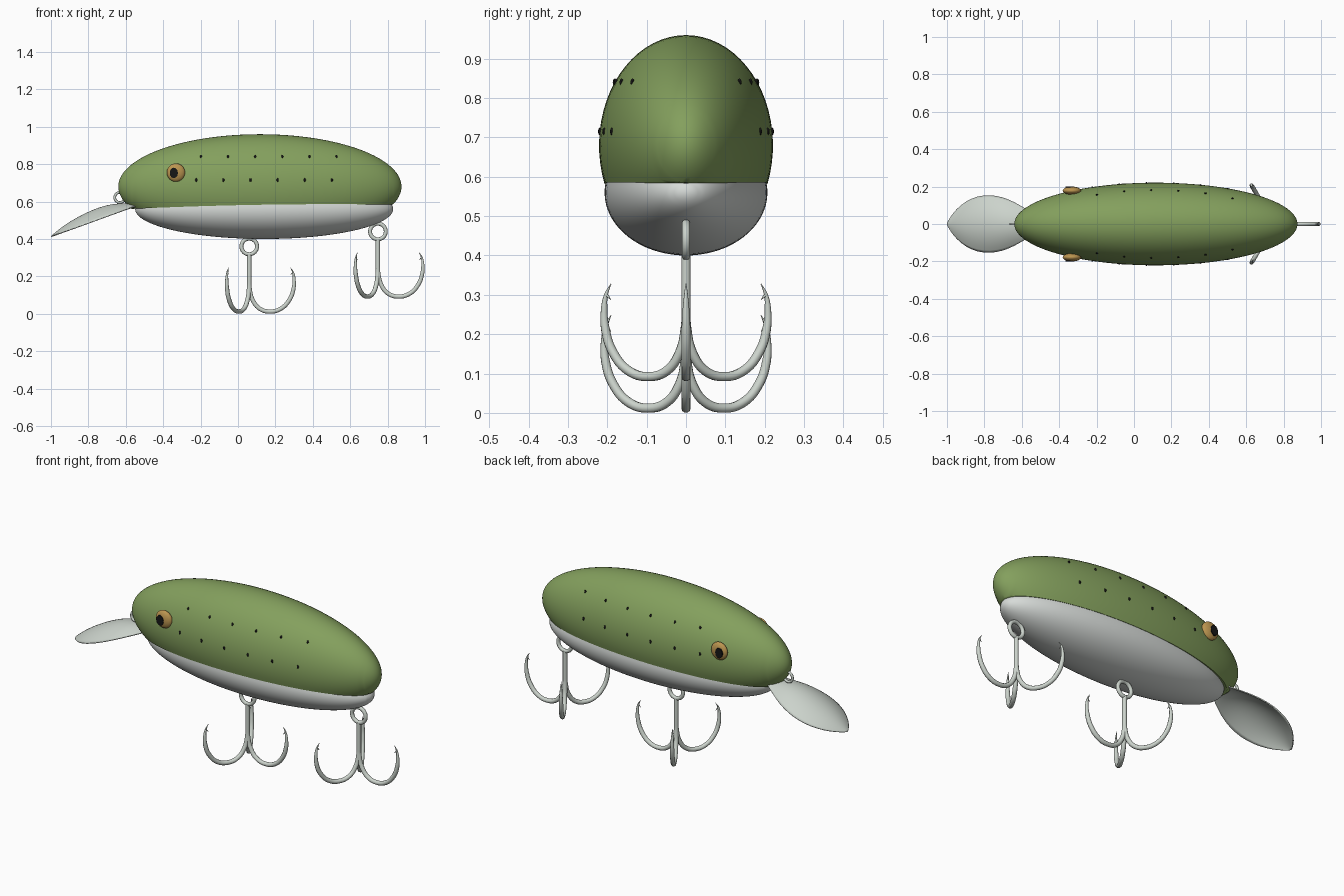
import bpy, bmesh, math
from mathutils import Vector

if "Cube" in bpy.data.objects:
    bpy.data.objects.remove(bpy.data.objects["Cube"])


def material(name, rgb):
    m = bpy.data.materials.new(name)
    m.diffuse_color = (*rgb, 1)
    m.use_nodes = True
    m.node_tree.nodes["Principled BSDF"].inputs["Base Color"].default_value = m.diffuse_color
    return m


GREEN = material("olive green", (0.23, 0.35, 0.11))
WHITE = material("belly white", (0.68, 0.71, 0.69))
METAL = material("pale metal", (0.60, 0.65, 0.60))
GOLD = material("eye gold", (0.50, 0.30, 0.08))
BLACK = material("black", (0.008, 0.008, 0.008))


def finish(bm, name, mat, angle=50):
    bmesh.ops.remove_doubles(bm, verts=bm.verts, dist=1e-5)
    bmesh.ops.recalc_face_normals(bm, faces=bm.faces)
    me = bpy.data.meshes.new(name)
    bm.to_mesh(me)
    bm.free()
    ob = bpy.data.objects.new(name, me)
    bpy.context.collection.objects.link(ob)
    me.materials.append(mat)
    bpy.context.view_layer.objects.active = ob
    ob.select_set(True)
    bpy.ops.object.shade_smooth_by_angle(angle=math.radians(angle))
    ob.select_set(False)
    return ob


# Body: two ellipsoids meeting on a gently rising split line
BACK_C, BACK_R = Vector((0.117, 0, 0.68)), Vector((0.757, 0.221, 0.28))
BELLY_C, BELLY_R = Vector((0.14, 0, 0.56)), Vector((0.69, 0.207, 0.16))


def split_height(x):
    return 0.586 - 0.022 * ((0.5 - x) / 1.0) ** 2


def half_body(name, mat, c, r, upper, rings=64, seg=40):
    bm = bmesh.new()
    loops = []
    for i in range(rings + 1):
        t = math.pi * i / rings
        x, s = c.x - r.x * math.cos(t), max(math.sin(t), 1e-4)
        k = max(-1, min(1, (split_height(x) - c.z) / (r.z * s)))
        a0 = math.asin(k)
        a1 = math.pi - a0 if upper else -math.pi - a0
        loops.append([bm.verts.new((x, r.y * s * math.cos(a), c.z + r.z * s * math.sin(a)))
                      for a in (a0 + (a1 - a0) * j / seg for j in range(seg + 1))])
    for p, q in zip(loops, loops[1:]):
        for j in range(seg + 1):
            n = (j + 1) % (seg + 1)
            bm.faces.new((p[j], p[n], q[n], q[j]))
    bmesh.ops.dissolve_degenerate(bm, dist=1e-5, edges=bm.edges)
    return finish(bm, name, mat)


half_body("back_shell", GREEN, BACK_C, BACK_R, True)
half_body("belly_shell", WHITE, BELLY_C, BELLY_R, False)


def back_point(x, z, side):
    u, w = (x - BACK_C.x) / BACK_R.x, (z - BACK_C.z) / BACK_R.z
    return Vector((x, side * BACK_R.y * math.sqrt(1 - u * u - w * w), z))


def blob(name, mat, loc, size, seg=24):
    bm = bmesh.new()
    bmesh.ops.create_uvsphere(bm, u_segments=seg, v_segments=seg // 2, radius=1)
    for v in bm.verts:
        v.co = Vector(loc) + Vector(a * b for a, b in zip(v.co, size))
    return finish(bm, name, mat)


# Eyes and rows of small speckles on both sides
for side, label in ((-1, "near"), (1, "far")):
    blob("eye_" + label, GOLD, (-0.332, side * 0.178, 0.755), (0.049, 0.022, 0.049), 32)
    bm = bmesh.new()
    bmesh.ops.create_cone(bm, cap_ends=True, segments=12, radius1=1, radius2=1, depth=1)
    for v in bm.verts:
        v.co = Vector((-0.343 + 0.022 * v.co.x, side * (0.1975 + 0.008 * v.co.z),
                       0.753 + 0.028 * v.co.y))
    finish(bm, "pupil_" + label, BLACK)
    for row, (x0, z) in enumerate(((-0.198, 0.84), (-0.223, 0.715))):
        for i in range(6):
            p = back_point(x0 + 0.145 * i, z, side)
            blob(f"speckle_{label}_{row}_{i}", BLACK, p, (0.006, 0.005, 0.010), 8)


# Diving lip: thin spoon, domed upward; rows are x, half width, dome rise
LIP = [(-1.0, 0.004, 0), (-0.985, 0.035, 0.008), (-0.95, 0.08, 0.025), (-0.9, 0.122, 0.042),
       (-0.84, 0.149, 0.054), (-0.77, 0.157, 0.062), (-0.7, 0.144, 0.06),
       (-0.64, 0.118, 0.046), (-0.59, 0.088, 0.028), (-0.54, 0.06, 0.012)]
bm = bmesh.new()
rows = []
for x, w, rise in LIP:
    base = 0.415 + 0.36 * (x + 1)
    rows.append([bm.verts.new((x, w * s, base + rise * (1 - s * s)))
                 for s in (j / 6 - 1 for j in range(13))])
for p, q in zip(rows, rows[1:]):
    for j in range(12):
        bm.faces.new((p[j], q[j], q[j + 1], p[j + 1]))
lip = finish(bm, "diving_lip", METAL)
sub = lip.modifiers.new("smooth", 'SUBSURF')
sub.levels = sub.render_levels = 1
thick = lip.modifiers.new("thickness", 'SOLIDIFY')
thick.thickness = 0.006


def ring(name, loc, major, minor):
    bpy.ops.mesh.primitive_torus_add(location=loc, rotation=(math.pi / 2, 0, 0),
                                     major_radius=major, minor_radius=minor,
                                     major_segments=32, minor_segments=10)
    ob = bpy.context.object
    ob.name = name
    ob.data.materials.append(METAL)
    bpy.ops.object.shade_smooth()
    ob.select_set(False)


def wire(name, points, radius):
    """Round wire through (x, y, z, thickness factor) points."""
    cu = bpy.data.curves.new(name, 'CURVE')
    cu.dimensions = '3D'
    cu.bevel_depth, cu.bevel_resolution = radius, 3
    cu.resolution_u, cu.use_fill_caps = 6, True
    sp = cu.splines.new('BEZIER')
    sp.bezier_points.add(len(points) - 1)
    for b, (x, y, z, f) in zip(sp.bezier_points, points):
        b.co, b.radius = (x, y, z), f
        b.handle_left_type = b.handle_right_type = 'AUTO'
    ob = bpy.data.objects.new(name, cu)
    bpy.context.collection.objects.link(ob)
    cu.materials.append(METAL)
    bpy.context.view_layer.objects.active = ob
    ob.select_set(True)
    bpy.ops.object.convert(target='MESH')
    bpy.context.object.select_set(False)


# Treble hooks: ring, shank, three bent points with barbs (radius, height, thickness)
TINE = [(0, 0.19, 0.9), (0.003, 0.13, 1), (0.018, 0.075, 1), (0.055, 0.028, 1),
        (0.11, 0.012, 1), (0.17, 0.028, 1), (0.215, 0.075, 1), (0.236, 0.13, 0.95),
        (0.240, 0.185, 0.7), (0.234, 0.222, 0.4), (0.220, 0.248, 0.08)]
BARB = [(0.237, 0.222, 0.8), (0.230, 0.217, 0.6), (0.220, 0.207, 0.1)]
for label, hx, hz in (("middle", 0.06, 0), ("tail", 0.748, 0.08)):
    ring("hook_ring_" + label, (hx, 0, 0.36 + hz), 0.042, 0.0105)
    wire("hook_shank_" + label, [(hx, 0, 0.32 + hz, 1), (hx, 0, 0.12 + hz, 1)], 0.012)
    for i in range(3):
        a = math.tau * i / 3

        def turn(profile):
            return [(hx + r * math.cos(a), r * math.sin(a), z + hz, f) for r, z, f in profile]
        wire(f"hook_point_{label}_{i}", turn(TINE), 0.012)
        wire(f"hook_barb_{label}_{i}", turn(BARB), 0.006)

# Line tie at the nose
ring("line_tie", (-0.632, 0, 0.622), 0.027, 0.007)
